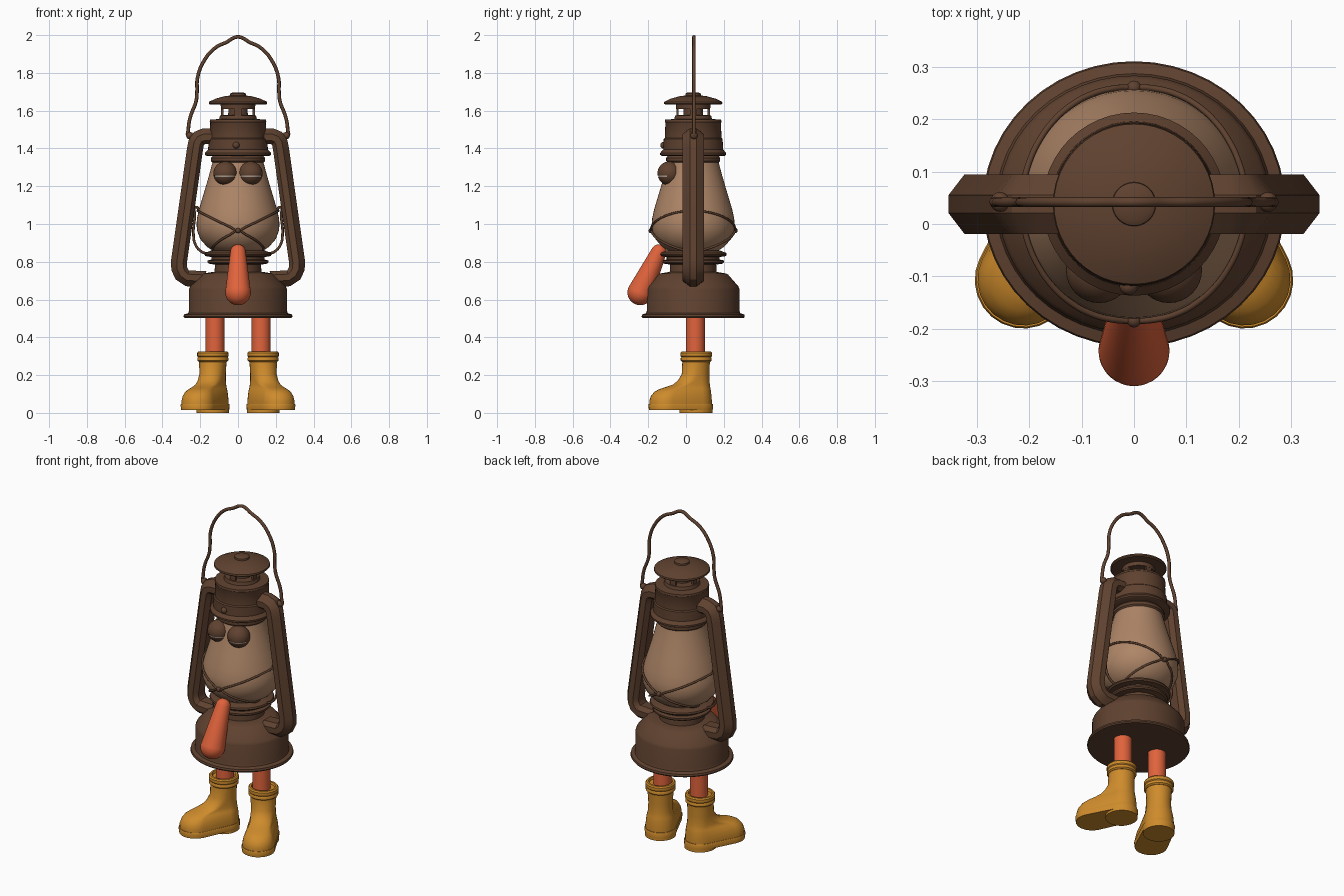
import bpy, bmesh
from math import sin, cos, pi, radians, atan2
from mathutils import Vector, Matrix

if "Cube" in bpy.data.objects:
    bpy.data.objects.remove(bpy.data.objects["Cube"])

CY = 0.038  # lantern axis in y


def material(name, rgb):
    m = bpy.data.materials.new(name)
    m.diffuse_color = (*rgb, 1)
    m.use_nodes = True
    m.node_tree.nodes["Principled BSDF"].inputs["Base Color"].default_value = m.diffuse_color
    return m


BROWN = material("brown metal", (0.115, 0.054, 0.029))
GLASS = material("tan glass", (0.42, 0.235, 0.135))
ORANGE = material("orange skin", (0.75, 0.125, 0.045))
YELLOW = material("yellow boot", (0.62, 0.26, 0.025))
PALE = material("pale eye", (0.5, 0.42, 0.35))


def finish(name, bm, mat, angle=35):
    bmesh.ops.remove_doubles(bm, verts=bm.verts, dist=1e-5)
    bmesh.ops.recalc_face_normals(bm, faces=bm.faces)
    me = bpy.data.meshes.new(name)
    bm.to_mesh(me)
    bm.free()
    me.materials.append(mat)
    ob = bpy.data.objects.new(name, me)
    bpy.context.collection.objects.link(ob)
    bpy.ops.object.select_all(action='DESELECT')
    bpy.context.view_layer.objects.active = ob
    ob.select_set(True)
    bpy.ops.object.shade_smooth_by_angle(angle=radians(angle))
    return ob


def loft(name, rings, mat, xf=Matrix(), closed=False, angle=35):
    """Skin a list of equal-length point rings, capping both ends."""
    bm = bmesh.new()
    vs = [[bm.verts.new(xf @ Vector(p)) for p in r] for r in rings]
    n = len(vs[0])
    pairs = list(zip(vs, vs[1:])) + ([(vs[-1], vs[0])] if closed else [])
    for a, b in pairs:
        for i in range(n):
            j = (i + 1) % n
            bm.faces.new((a[i], a[j], b[j], b[i]))
    if not closed:
        bm.faces.new(vs[0])
        bm.faces.new(vs[-1])
    return finish(name, bm, mat, angle)


def lathe(name, profile, mat, xf=None, sy=1.0, seg=48, angle=35):
    rings = [[(max(r, 0.0005) * cos(2 * pi * i / seg), sy * max(r, 0.0005) * sin(2 * pi * i / seg), z)
              for i in range(seg)] for r, z in profile]
    return loft(name, rings, mat, xf or Matrix.Translation((0, CY, 0)), angle=angle)


def ball(name, c, r, mat, scale=(1, 1, 1), seg=32, keep=None):
    bm = bmesh.new()
    bmesh.ops.create_uvsphere(bm, u_segments=seg, v_segments=seg, radius=r)
    if keep:
        cut = [f for f in bm.faces if not keep(f.calc_center_median() / r)]
        bmesh.ops.delete(bm, geom=cut, context='FACES')
    bm.transform(Matrix.Translation(c) @ Matrix.Diagonal((*scale, 1)))
    return finish(name, bm, mat)


def box(name, c, size, mat, rot=0):
    bm = bmesh.new()
    bmesh.ops.create_cube(bm, size=1)
    bm.transform(Matrix.Translation(c) @ Matrix.Rotation(rot, 4, 'Z') @ Matrix.Diagonal((*size, 1)))
    return finish(name, bm, mat)


def wire(name, pts, r, mat, cyclic=False):
    """Round wire through the points."""
    cu = bpy.data.curves.new(name, 'CURVE')
    cu.dimensions = '3D'
    cu.bevel_depth, cu.bevel_resolution, cu.resolution_u = r, 2, 5
    cu.use_fill_caps = True
    sp = cu.splines.new('BEZIER')
    sp.bezier_points.add(len(pts) - 1)
    for b, p in zip(sp.bezier_points, pts):
        b.co = p
        b.handle_left_type = b.handle_right_type = 'AUTO'
    sp.use_cyclic_u = cyclic
    tmp = bpy.data.objects.new(name + " curve", cu)
    bpy.context.collection.objects.link(tmp)
    bm = bmesh.new()
    bm.from_mesh(tmp.evaluated_get(bpy.context.evaluated_depsgraph_get()).to_mesh())
    bpy.data.objects.remove(tmp)
    return finish(name, bm, mat, 50)


# fuel tank base, slightly oval
lathe("tank", [(0, .505), (.284, .503), (.289, .51), (.286, .521), (.264, .528), (.26, .54), (.26, .655),
               (.253, .67), (.195, .733), (.185, .738), (.14, .745), (0, .745)], BROWN, sy=.945)
# burner neck and plate
lathe("burner", [(0, .73), (.125, .73), (.122, .785), (.155, .79), (.162, .797), (.162, .807), (.14, .812),
                 (.14, .825), (.172, .83), (.178, .838), (.175, .847), (.14, .86), (0, .86)], BROWN)

# glass globe
GP = [(.12, .85), (.165, .88), (.2, .92), (.217, .965), (.2195, 1.0), (.217, 1.03), (.206, 1.08),
      (.185, 1.15), (.17, 1.2), (.154, 1.255), (.134, 1.33), (.126, 1.38)]
lathe("glass_globe", GP, GLASS, angle=60)


def glass_r(z):
    for (r0, z0), (r1, z1) in zip(GP, GP[1:]):
        if z <= z1:
            return r0 + (r1 - r0) * max(0, z - z0) / (z1 - z0)
    return GP[-1][0]


# guard wires crossing at the front and back of the globe
for name, rise in (("upper_guard_wire", .105), ("lower_guard_wire", -.11)):
    pts = []
    for i in range(32):
        a = 2 * pi * i / 32
        z = .965 + rise * abs(sin(a))
        r = glass_r(z) + .006
        pts.append((r * sin(a), CY - r * cos(a), z))
    wire(name, pts, .006, BROWN, True)
for s in (-1, 1):
    wire("side_guard_wire", [(s * x, CY, z) for x, z in
                             ((.205, 1.07), (.222, 1.09), (.228, 1.04), (.236, .95), (.225, .89),
                              (.195, .855), (.16, .84))], .007, BROWN)
    ball("guard_clip", (0, CY - s * .222, .965), .014, BROWN, seg=12)

# collar and chimney
lathe("globe_ring", [(0, 1.325), (.135, 1.325), (.143, 1.333), (.143, 1.35), (.135, 1.36), (0, 1.36)], BROWN)
lathe("chimney", [(0, 1.36), (.165, 1.36), (.175, 1.366), (.175, 1.376), (.166, 1.386), (.158, 1.395),
                  (.156, 1.45), (.15, 1.456), (.147, 1.535), (.15, 1.54), (.148, 1.552),
                  (.1, 1.556), (.095, 1.575), (.052, 1.577), (.05, 1.63), (0, 1.63)], BROWN)
ball("rivet", (-.01, -.118, 1.417), .018, BROWN, seg=16)
for i in range(4):
    a = i * pi / 2
    box("vent_post", (.083 * cos(a), CY + .083 * sin(a), 1.598), (.012, .035, .055), BROWN, a)
lathe("cap", [(0, 1.61), (.09, 1.61), (.092, 1.632), (.148, 1.632), (.155, 1.638), (.153, 1.647),
              (.12, 1.663), (.07, 1.677), (.042, 1.68), (.041, 1.69), (.03, 1.696), (0, 1.697)], BROWN)

# side frame tubes: faceted section swept along a path in the xz plane
PATH = [(.13, 1.462), (.18, 1.462), (.205, 1.452), (.219, 1.43), (.226, 1.39), (.268, 1.095),
        (.31, .80), (.309, .765), (.295, .735), (.268, .715), (.17, .71)]
SECT = [(.045, .017), (.014, .057), (-.02, .057), (-.04, .03)]
SECT += [(n, -y) for n, y in reversed(SECT)]
for s, side in ((-1, "left"), (1, "right")):
    rings = []
    for i, (x, z) in enumerate(PATH):
        a, b = PATH[max(i - 1, 0)], PATH[min(i + 1, len(PATH) - 1)]
        t = Vector((b[0] - a[0], b[1] - a[1])).normalized()
        rings.append([(s * (x - n * t.y), CY + y, z + n * t.x) for n, y in SECT])
    loft(side + "_frame_tube", rings, BROWN, angle=30)
    ball("handle_ear", (s * .256, CY + .004, 1.468), .019, BROWN, seg=16)

# carrying handle
H = [(.238, 1.475), (.262, 1.465), (.263, 1.50), (.253, 1.565), (.222, 1.65), (.217, 1.70), (.215, 1.77),
     (.182, 1.86), (.12, 1.933), (.06, 1.963), (.012, 1.989)]
wire("carrying_handle", [(-x, .042, z) for x, z in H] + [(x, .042, z) for x, z in reversed(H)], .0095, BROWN)

# drooping nose, rounded at both ends
nose = [(.068 * sin(a), -.068 * cos(a)) for a in [i * pi / 20 for i in range(11)]]
nose += [(.041 * cos(a), .235 + .041 * sin(a)) for a in [i * pi / 12 for i in range(7)]]
lathe("nose", nose, ORANGE, Matrix.Translation((0, -.242, .638)) @ Matrix.Rotation(-atan2(.098, .213), 4, 'X'),
      seg=32, angle=60)


def outline(z, w, f, b, tw=None, n=12):
    """Boot outline at one height: round heel, round toe at distance f."""
    tw = tw or w
    back = [(w * cos(pi * i / n), b * sin(pi * i / n), z) for i in range(n + 1)]
    toe = [(-tw * cos(pi * i / n), -(f - tw) - tw * sin(pi * i / n), z) for i in range(n + 1)]
    return back + toe


for s, side in ((-1, "left"), (1, "right")):
    # sleepy eye: lids with a narrow slit over a pale ball
    c = (s * .067, -.088, 1.268)
    ball(side + "_eyeball", c, .0595, PALE)
    ball(side + "_eyelids", c, .063, BROWN,
         keep=lambda p: not (-.29 < p.z < -.19 and p.y < -.1))
    # leg
    lathe(side + "_leg", [(0, .25), (.05, .25), (.05, .52), (0, .52)], ORANGE,
          Matrix.Translation((s * .122, .05, 0)), seg=32)
    # boot, toes turned out
    xf = Matrix.Translation((s * .133, .054, 0)) @ Matrix.Rotation(s * radians(26), 4, 'Z')
    loft(side + "_boot", [outline(*r) for r in (
        (.04, .083, .266, .083, .088), (.065, .083, .266, .083, .088), (.09, .081, .257, .081, .083),
        (.112, .078, .238, .079, .074), (.126, .075, .21, .077, .064), (.136, .072, .175, .075, .06),
        (.15, .07, .13, .073, .062), (.172, .068, .1, .071, .065), (.205, .068, .078, .07, .067),
        (.28, .073, .073, .073))], YELLOW, xf, angle=60)
    loft(side + "_boot_sole", [outline(*r) for r in (
        (.014, .086, .268, .088, .09), (.042, .089, .272, .09, .093), (.048, .086, .269, .087, .09))],
        YELLOW, xf)
    loft(side + "_boot_heel", [outline(*r) for r in (
        (0, .086, .09, .088), (.02, .086, .09, .088))], YELLOW, xf)
    lathe(side + "_boot_cuff", [(0, .27), (.074, .27), (.082, .277), (.082, .29), (.079, .295), (.083, .30),
                                (.083, .318), (.077, .325), (.066, .325), (.062, .312), (0, .31)],
          YELLOW, xf, seg=32)
